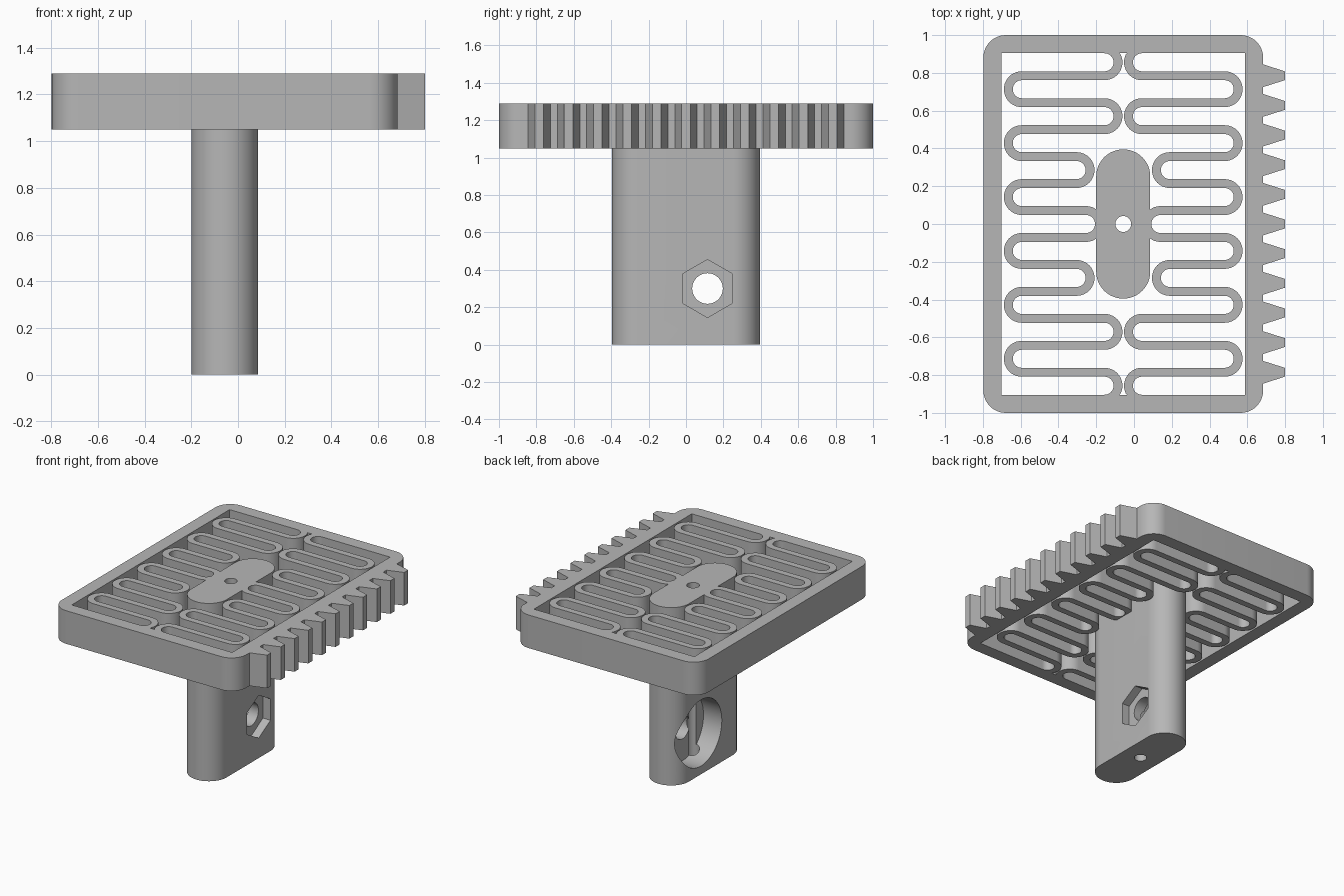
import bpy
import bmesh
from math import cos, sin, pi, radians
from mathutils import Matrix, Vector

if "Cube" in bpy.data.objects:
    bpy.data.objects.remove(bpy.data.objects["Cube"], do_unlink=True)

# Main dimensions
MID_X = -0.057                 # symmetry line of the tray
Z_LOW, Z_TOP = 1.05, 1.29      # tray underside and top
HALF_W, HALF_L = 0.741, 1.0    # outer frame
INNER_W, INNER_L = 0.644, 0.905
POST_R, POST_L = 0.143, 0.395
PITCH, STRIP = 0.1427, 0.047   # spring turn spacing and strip width

grey = bpy.data.materials.new("plain grey")
grey.use_nodes = True
colour = (0.47, 0.47, 0.47, 1)
grey.diffuse_color = colour
grey.node_tree.nodes["Principled BSDF"].inputs["Base Color"].default_value = colour


def finish(name, bm):
    """Turn a bmesh into an object standing on the tray's symmetry line."""
    bmesh.ops.recalc_face_normals(bm, faces=bm.faces)
    mesh = bpy.data.meshes.new(name)
    bm.to_mesh(mesh)
    bm.free()
    mesh.materials.append(grey)
    obj = bpy.data.objects.new(name, mesh)
    obj.location.x = MID_X
    bpy.context.collection.objects.link(obj)
    return obj


def raise_faces(bm, height):
    geom = bmesh.ops.extrude_face_region(bm, geom=bm.faces[:])["geom"]
    verts = [g for g in geom if isinstance(g, bmesh.types.BMVert)]
    bmesh.ops.translate(bm, verts=verts, vec=(0, 0, height))


def prism(name, outline, z0, z1):
    bm = bmesh.new()
    bm.faces.new([bm.verts.new((x, y, z0)) for x, y in outline])
    raise_faces(bm, z1 - z0)
    return finish(name, bm)


def arc(cx, cy, r, start, end, steps):
    angles = [radians(start + (end - start) * i / steps) for i in range(steps + 1)]
    return [(cx + r * cos(a), cy + r * sin(a)) for a in angles]


def rod(name, r, sides, x0, x1, y, z):
    """Cylinder or hexagonal rod lying along x."""
    bm = bmesh.new()
    turn = Matrix.Translation(Vector(((x0 + x1) / 2, y, z))) @ Matrix.Rotation(pi / 2, 4, "Y")
    # Start with a corner pointing along y
    turn = turn @ Matrix.Rotation(pi / 2, 4, "Z")
    bmesh.ops.create_cone(bm, cap_ends=True, segments=sides, radius1=r,
                          radius2=r, depth=x1 - x0, matrix=turn)
    return finish(name, bm)


def apply_modifiers(obj):
    bpy.ops.object.select_all(action="DESELECT")
    obj.select_set(True)
    bpy.context.view_layer.objects.active = obj
    for mod in list(obj.modifiers):
        bpy.ops.object.modifier_apply(modifier=mod.name)
    bpy.ops.object.shade_smooth_by_angle(angle=radians(30))


def cut(obj, cutters):
    for cutter in cutters:
        mod = obj.modifiers.new("cut", "BOOLEAN")
        mod.operation, mod.solver, mod.object = "DIFFERENCE", "EXACT", cutter
    apply_modifiers(obj)
    for cutter in cutters:
        bpy.data.objects.remove(cutter, do_unlink=True)


# Frame with rounded corners and a rack of teeth along +x
R = 0.12
cx, cy = HALF_W - R, HALF_L - R
outline = arc(-cx, cy, R, 180, 90, 12) + arc(cx, cy, R, 90, 0, 12)
for i in range(5, -6, -1):
    y = i * 0.157
    outline += [(HALF_W, y + 0.06), (0.857, y + 0.023),
                (0.857, y - 0.023), (HALF_W, y - 0.06)]
outline += arc(cx, -cy, R, 0, -90, 12) + arc(-cx, -cy, R, -90, -180, 12)
frame = prism("toothed_frame", outline, Z_LOW, Z_TOP)
opening = [(sx * INNER_W, sy * INNER_L) for sx, sy in ((-1, -1), (1, -1), (1, 1), (-1, 1))]
cut(frame, [prism("frame_cutter", opening, Z_LOW - 0.1, Z_TOP + 0.1)])

# Post with rounded ends, an upright bore and a stepped cross bore
straight = POST_L - POST_R
post = prism("post", arc(0, straight, POST_R, 0, 180, 32)
             + arc(0, -straight, POST_R, 180, 360, 32), 0, Z_TOP)
bolt_y, bolt_z = 0.115, 0.30
cut(post, [
    prism("upright_bore", arc(0, 0, 0.042, 0, 348.75, 31), -0.1, Z_TOP + 0.1),
    rod("bolt_hole", 0.082, 32, -0.3, 0.3, bolt_y, bolt_z),
    rod("nut_pocket", 0.155, 6, POST_R - 0.06, 0.3, bolt_y, bolt_z),
    rod("head_recess", 0.24, 48, -0.3, 0.004, bolt_y, bolt_z),
])

# Serpentine spring strips, running from frame to frame past the post
near = {6: 0.099, 4: 0.099, 2: 0.247, 0: 0.197}   # inner turn centres
FAR = 0.537                                      # outer turn centre


def seat(point):
    """Trim the strip where it meets the frame or the post."""
    x, y = point
    if abs(y) < PITCH:
        x = max(x, POST_R)
    return x, max(-INNER_L, min(INNER_L, y))


left, right = [], []
for i in range(6, -7, -1):
    inner, outer = (PITCH - STRIP) / 2, (PITCH + STRIP) / 2
    if i % 2 == 0:
        left += arc(near[abs(i)], i * PITCH, inner, 90, 270, 20)
        right += arc(near[abs(i)], i * PITCH, outer, 90, 270, 20)
    else:
        left += arc(FAR, i * PITCH, outer, 90, -90, 20)
        right += arc(FAR, i * PITCH, inner, 90, -90, 20)

bm = bmesh.new()
rows = [[bm.verts.new((*seat(p), Z_LOW)) for p in pair] for pair in zip(left, right)]
for (a, b), (c, d) in zip(rows, rows[1:]):
    bm.faces.new((a, b, d, c))
raise_faces(bm, Z_TOP - Z_LOW)
springs = finish("serpentine_springs", bm)
mirror = springs.modifiers.new("mirror", "MIRROR")
mirror.use_mirror_merge = False
apply_modifiers(springs)
